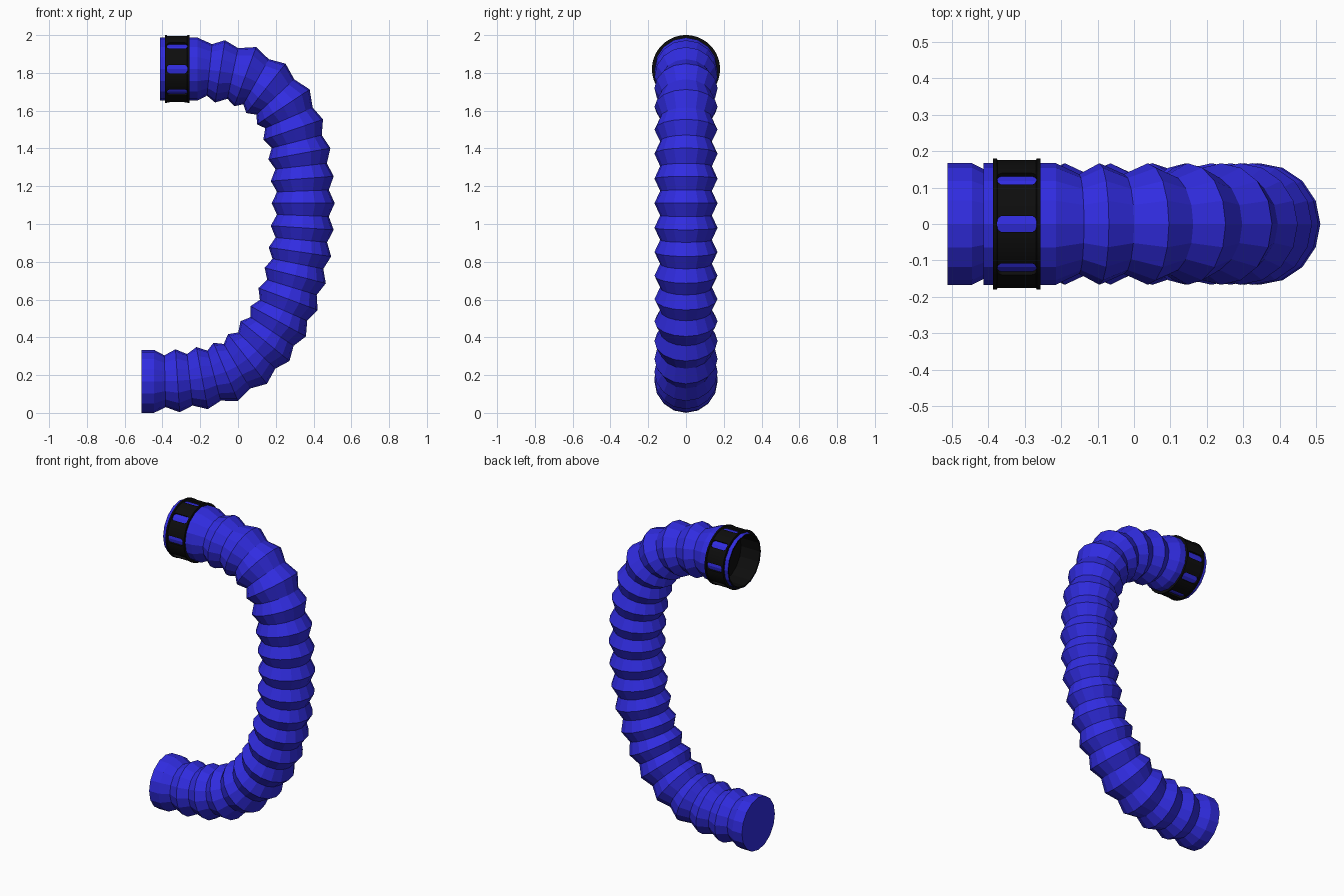
import bpy, bmesh, math
from mathutils import Vector, Matrix

if "Cube" in bpy.data.objects:
    bpy.data.objects.remove(bpy.data.objects["Cube"])

SIDES = 16
R_PEAK, R_VALLEY = 0.167, 0.137
TOP_Z = 1.82


def material(name, color):
    m = bpy.data.materials.new(name)
    m.diffuse_color = (*color, 1)
    m.use_nodes = True
    m.node_tree.nodes["Principled BSDF"].inputs["Base Color"].default_value = m.diffuse_color
    return m


blue = material("blue_plastic", (0.03, 0.025, 0.75))
black = material("black_rubber", (0.004, 0.004, 0.004))


def make_object(name, bm, mat):
    bmesh.ops.recalc_face_normals(bm, faces=bm.faces[:])
    me = bpy.data.meshes.new(name)
    bm.to_mesh(me)
    bm.free()
    ob = bpy.data.objects.new(name, me)
    bpy.context.collection.objects.link(ob)
    me.materials.append(mat)
    return ob


def ring(bm, centre, tangent, radius, sides):
    """Circle of vertices around a path point lying in the XZ plane."""
    side = Vector((0, 1, 0))
    up = tangent.cross(side).normalized()
    return [bm.verts.new(centre + radius * (math.cos(a) * up + math.sin(a) * side))
            for a in (2 * math.pi * i / sides for i in range(sides))]


def bridge(bm, a, b):
    n = len(a)
    for i in range(n):
        j = (i + 1) % n
        bm.faces.new((a[i], a[j], b[j], b[i]))


# Hose: ridge centres along the bend (x, z), first and last are the cut ends
path = [Vector((x, 0, z)) for x, z in (
    (-0.512, 0.167), (-0.445, 0.167), (-0.32, 0.17), (-0.19, 0.184), (-0.065, 0.217),
    (0.05, 0.285), (0.143, 0.38), (0.213, 0.485), (0.265, 0.603), (0.303, 0.727),
    (0.328, 0.852), (0.34, 0.98), (0.345, 1.11), (0.34, 1.24), (0.325, 1.372),
    (0.292, 1.50), (0.24, 1.62), (0.148, 1.718), (0.038, 1.78), (-0.095, 1.808),
    (-0.215, TOP_Z), (-0.413, TOP_Z))]
last = len(path) - 1
bm = bmesh.new()
rings = []
for i, p in enumerate(path):
    if i <= 1:
        t = Vector((1, 0, 0))
    elif i >= last - 1:
        t = Vector((-1, 0, 0))
    else:
        t = (path[i + 1] - path[i - 1]).normalized()
    rings.append(ring(bm, p, t, R_PEAK, SIDES))
    # valley between this ridge and the next
    if 1 <= i < last - 1:
        mid = (9 * (p + path[i + 1]) - path[i - 1] - path[i + 2]) / 16
        rings.append(ring(bm, mid, (path[i + 1] - p).normalized(), R_VALLEY, SIDES))
for a, b in zip(rings, rings[1:]):
    bridge(bm, a, b)
bm.faces.new(rings[0])
make_object("corrugated_hose", bm, blue)

# Black inner socket at the open upper end
bm = bmesh.new()
left = Vector((-1, 0, 0))
socket = [ring(bm, Vector((x, 0, TOP_Z)), left, r, SIDES)
          for x, r in ((-0.413, 0.1665), (-0.413, 0.157), (-0.28, 0.157))]
for a, b in zip(socket, socket[1:]):
    bridge(bm, a, b)
bm.faces.new(socket[-1])
make_object("inner_socket", bm, black)

# Clamp collar with a raised lip at each edge
X0, X1 = -0.387, -0.257
profile = [(X0, 0.163), (X0, 0.180), (X0 + 0.01, 0.180), (X0 + 0.012, 0.177),
           (X1 - 0.012, 0.177), (X1 - 0.01, 0.180), (X1, 0.180), (X1, 0.163)]
bm = bmesh.new()
loops = [ring(bm, Vector((x, 0, TOP_Z)), left, r, 64) for x, r in profile]
for a, b in zip(loops, loops[1:] + loops[:1]):
    bridge(bm, a, b)
collar = make_object("clamp_collar", bm, black)

# Eight rounded slots cut through the collar
bm = bmesh.new()
half_l, half_w, corner = 0.054, 0.0225, 0.016
outline = []
for sx, sy, start in ((1, 1, 0), (-1, 1, 90), (-1, -1, 180), (1, -1, 270)):
    for k in range(5):
        a = math.radians(start + k * 22.5)
        outline.append((sx * (half_l - corner) + corner * math.cos(a),
                        sy * (half_w - corner) + corner * math.sin(a)))
for n in range(8):
    place = Matrix.Translation(((X0 + X1) / 2, 0, TOP_Z)) @ Matrix.Rotation(n * math.pi / 4, 4, 'X')
    low, high = ([bm.verts.new(place @ Vector((x, y, z))) for x, y in outline] for z in (0.13, 0.23))
    bridge(bm, low, high)
    bm.faces.new(low)
    bm.faces.new(high)
cutter = make_object("slot_cutter", bm, black)
cutter.hide_render = True

mod = collar.modifiers.new("slots", 'BOOLEAN')
mod.operation = 'DIFFERENCE'
mod.solver = 'EXACT'
mod.object = cutter
bpy.ops.object.select_all(action='DESELECT')
bpy.context.view_layer.objects.active = collar
collar.select_set(True)
bpy.ops.object.modifier_apply(modifier=mod.name)
bpy.data.objects.remove(cutter)
bpy.ops.object.shade_smooth_by_angle(angle=math.radians(30))
